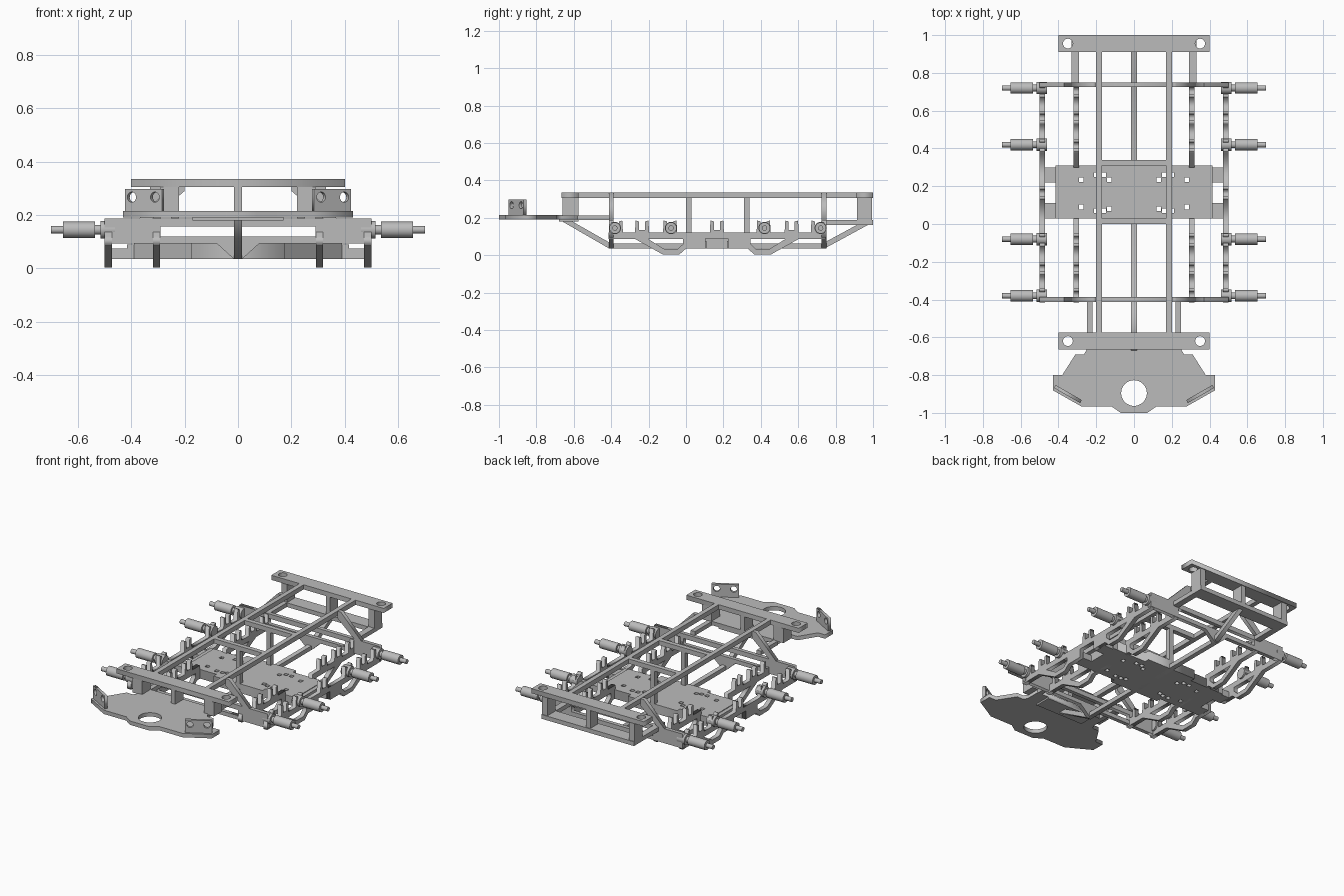
import bpy, bmesh, math
from mathutils import Matrix, Vector

cube = bpy.data.objects.get("Cube")
if cube:
    bpy.data.objects.remove(cube, do_unlink=True)

grey = bpy.data.materials.new("plain_grey")
grey.use_nodes = True
grey.diffuse_color = (0.5, 0.5, 0.5, 1)
grey.node_tree.nodes["Principled BSDF"].inputs["Base Color"].default_value = (0.5, 0.5, 0.5, 1)

# Axes of a flat profile: its two directions and the direction of thickness
PLAN = ((1, 0, 0), (0, 1, 0), (0, 0, 1))
SIDE = ((0, 1, 0), (0, 0, 1), (1, 0, 0))
FRONT = ((1, 0, 0), (0, 0, 1), (0, 1, 0))


def add(name, bm):
    bmesh.ops.recalc_face_normals(bm, faces=bm.faces)
    mesh = bpy.data.meshes.new(name)
    bm.to_mesh(mesh)
    bm.free()
    mesh.materials.clear()
    mesh.materials.append(grey)
    obj = bpy.data.objects.new(name, mesh)
    bpy.context.collection.objects.link(obj)
    return obj


def plate(name, loops, axes, low, high):
    """Extrude an outline (first loop) with holes (other loops)."""
    curve = bpy.data.curves.new(name, "CURVE")
    curve.dimensions = "2D"
    curve.fill_mode = "BOTH"
    curve.extrude = (high - low) / 2
    for loop in loops:
        spline = curve.splines.new("POLY")
        spline.points.add(len(loop) - 1)
        for point, (a, b) in zip(spline.points, loop):
            point.co = (a, b, 0, 1)
        spline.use_cyclic_u = True
    temp = bpy.data.objects.new("profile", curve)
    bpy.context.collection.objects.link(temp)
    bpy.context.view_layer.update()
    mesh = temp.to_mesh()
    bm = bmesh.new()
    bm.from_mesh(mesh)
    temp.to_mesh_clear()
    bpy.data.objects.remove(temp, do_unlink=True)
    bmesh.ops.remove_doubles(bm, verts=bm.verts, dist=0.0001)
    mid = (low + high) / 2
    u, v, w = map(Vector, axes)
    for vert in bm.verts:
        a, b, c = vert.co
        vert.co = u * a + v * b + w * (c + mid)
    return add(name, bm)


def box(name, x, y, z):
    bm = bmesh.new()
    size = [b - a for a, b in (x, y, z)]
    centre = [(a + b) / 2 for a, b in (x, y, z)]
    bmesh.ops.create_cube(bm, size=1, matrix=Matrix.Translation(centre) @ Matrix.Diagonal((*size, 1)))
    return add(name, bm)


def rect(a, b, c, d):
    return [(a, c), (b, c), (b, d), (a, d)]


def circle(x, y, r, n=32):
    return [(x + r * math.cos(2 * math.pi * i / n), y + r * math.sin(2 * math.pi * i / n)) for i in range(n)]


def mirrored(half):
    return half + [(-x, y) for x, y in reversed(half)]


# End bumper plates with mounting holes
for name, y in (("front", -0.665), ("rear", 0.91)):
    holes = [circle(s * 0.35, y + 0.045, 0.026) for s in (-1, 1)]
    plate(name + "_bumper", [rect(-0.4, 0.4, y, y + 0.09)] + holes, PLAN, 0.305, 0.335)

# Long top rails, cross bars and their middle posts
for s in (-1, 1):
    x = s * 0.185
    box("top_rail", (x - 0.015, x + 0.015), (-0.575, 0.91), (0.305, 0.335))
for y in (0.0, 0.31):
    box("cross_bar", (-0.17, 0.17), (y, y + 0.03), (0.305, 0.335))
    box("middle_post", (-0.015, 0.015), (y, y + 0.03), (0.09, 0.305))

# Posts and lower frames below the bumpers
for s in (-1, 0, 1):
    w = 0.035 if s else 0.015
    x = s * 0.255
    box("front_post", (x - w, x + w), (-0.66, -0.575), (0.21, 0.305))
    x = s * 0.31
    w = 0.02 if s else 0.015
    box("rear_post", (x - w, x + w), (0.915, 0.995), (0.185, 0.305))
    if s:
        box("rear_lower_bar", (x - w, x + w), (0.745, 0.915), (0.16, 0.187))
        x = s * 0.235
        box("front_lower_bar", (x - 0.015, x + 0.015), (-0.58, -0.405), (0.187, 0.213))
box("rear_lower_plate", (-0.33, 0.33), (0.91, 1.0), (0.16, 0.187))

# Bulkheads with a window and a central keel point
lower = mirrored([(0.015, 0.035), (0.08, 0.094), (0.5, 0.094), (0.5, 0.187)])
for name, y in (("front", -0.412), ("rear", 0.725)):
    plate(name + "_bulkhead", [lower, rect(-0.29, 0.29, 0.12, 0.157)], FRONT, y, y + 0.025)
    for s in (-1, 1):
        brace = [(s * a, b) for a, b in ((0.2, 0.335), (0.225, 0.335), (0.37, 0.187), (0.32, 0.187), (0.2, 0.29))]
        plate(name + "_brace", [brace], FRONT, y, y + 0.025)

# Central spine with sloping ends
spine = [(-0.67, 0.215), (-0.67, 0.185), (-0.41, 0.035), (0.74, 0.035), (0.97, 0.16),
         (0.92, 0.165), (0.73, 0.062), (-0.4, 0.062), (-0.62, 0.187), (-0.6, 0.215)]
plate("spine", [spine], SIDE, -0.015, 0.015)

# Nose plate with a round opening
nose = mirrored([(0.07, -1.0), (0.12, -0.965), (0.28, -0.965), (0.43, -0.88), (0.43, -0.8),
                 (0.38, -0.8), (0.31, -0.69), (0.265, -0.69), (0.25, -0.665), (0.25, -0.575)])
plate("nose_plate", [nose, circle(0, -0.895, 0.068, 40)], PLAN, 0.19, 0.215)
box("nose_rib", (-0.17, 0.17), (-0.68, -0.575), (0.18, 0.195))

# Angled lamp brackets on the nose
for s in (-1, 1):
    tab = [rect(-0.08, 0.08, 0.213, 0.297)] + [circle(a, 0.267, 0.019, 24) for a in (-0.05, 0.05)]
    bracket = plate("lamp_bracket", tab, FRONT, -0.009, 0.009)
    bracket.location = (s * 0.35, -0.9, 0)
    bracket.rotation_euler.z = s * math.radians(30)

# Middle deck with square holes
slots = [(0.28, 0.235), (0.28, 0.09), (0.13, 0.235), (0.13, 0.08), (0.2, 0.26), (0.2, 0.07), (0.16, 0.26), (0.16, 0.07)]
holes = [rect(s * x - 0.012, s * x + 0.012, y - 0.012, y + 0.012) for x, y in slots for s in (-1, 1)]
deck = mirrored([(0.175, 0.0), (0.175, 0.03), (0.39, 0.03), (0.39, 0.31), (0.175, 0.31), (0.175, 0.34)])
plate("deck", [deck] + holes, PLAN, 0.035, 0.094)
for s in (-1, 1):
    x = sorted((s * 0.385, s * 0.415))
    box("deck_edge", x, (0.03, 0.31), (0.035, 0.09))
    for y in (0.03, 0.22):
        box("deck_tab", sorted((s * 0.41, s * 0.475)), (y, y + 0.08), (0.035, 0.075))


# Slotted side plates with hollow skid feet
def side_profile(outer):
    hooks = (-0.375, -0.235, -0.085, 0.165, 0.415, 0.565, 0.705)
    top = [(-0.415, 0.12)]
    for c in hooks:
        if c == 0.165 and not outer:
            top += [(0.03, 0.12), (0.03, 0.09), (0.3, 0.09), (0.3, 0.12)]
            continue
        for a, b in ((-0.038, 0.12), (-0.034, 0.185), (-0.016, 0.18), (-0.016, 0.135)):
            top.append((c + a, b))
        for a, b in ((0.016, 0.135), (0.016, 0.18), (0.034, 0.185), (0.038, 0.12)):
            top.append((c + a, b))
    top.append((0.745, 0.12))
    foot = [(-0.27, 0.085), (-0.125, 0.004), (-0.035, 0.004), (0.0, 0.035)]
    window = [(-0.2, 0.085), (-0.115, 0.032), (-0.045, 0.032), (-0.015, 0.06), (-0.015, 0.085)]
    flip = lambda pts: [(0.33 - y, z) for y, z in reversed(pts)]
    bottom = [(-0.415, 0.085)] + foot
    if outer:
        bottom += [(0.105, 0.035), (0.105, 0.09), (0.225, 0.09), (0.225, 0.035)]
    bottom += flip(foot) + [(0.745, 0.085)]
    return [top + bottom[::-1], window, flip(window)]


for s in (-1, 1):
    for name, x in (("inner", 0.305), ("outer", 0.485)):
        plate(name + "_side_plate", side_profile(name == "outer"), SIDE, s * x - 0.014, s * x + 0.014)

# Stepped wheel axles
for s in (-1, 1):
    for y in (-0.38, -0.08, 0.42, 0.72):
        bm = bmesh.new()
        for a, b, r in ((0.46, 0.515, 0.033), (0.515, 0.54, 0.018), (0.535, 0.655, 0.03), (0.655, 0.7, 0.014)):
            place = Matrix.Translation((s * (a + b) / 2, y, 0.145)) @ Matrix.Rotation(math.pi / 2, 4, "Y")
            bmesh.ops.create_cone(bm, cap_ends=True, segments=24, radius1=r, radius2=r, depth=b - a, matrix=place)
        axle = add("axle", bm)
        bpy.ops.object.select_all(action="DESELECT")
        axle.select_set(True)
        bpy.context.view_layer.objects.active = axle
        bpy.ops.object.shade_smooth_by_angle()
